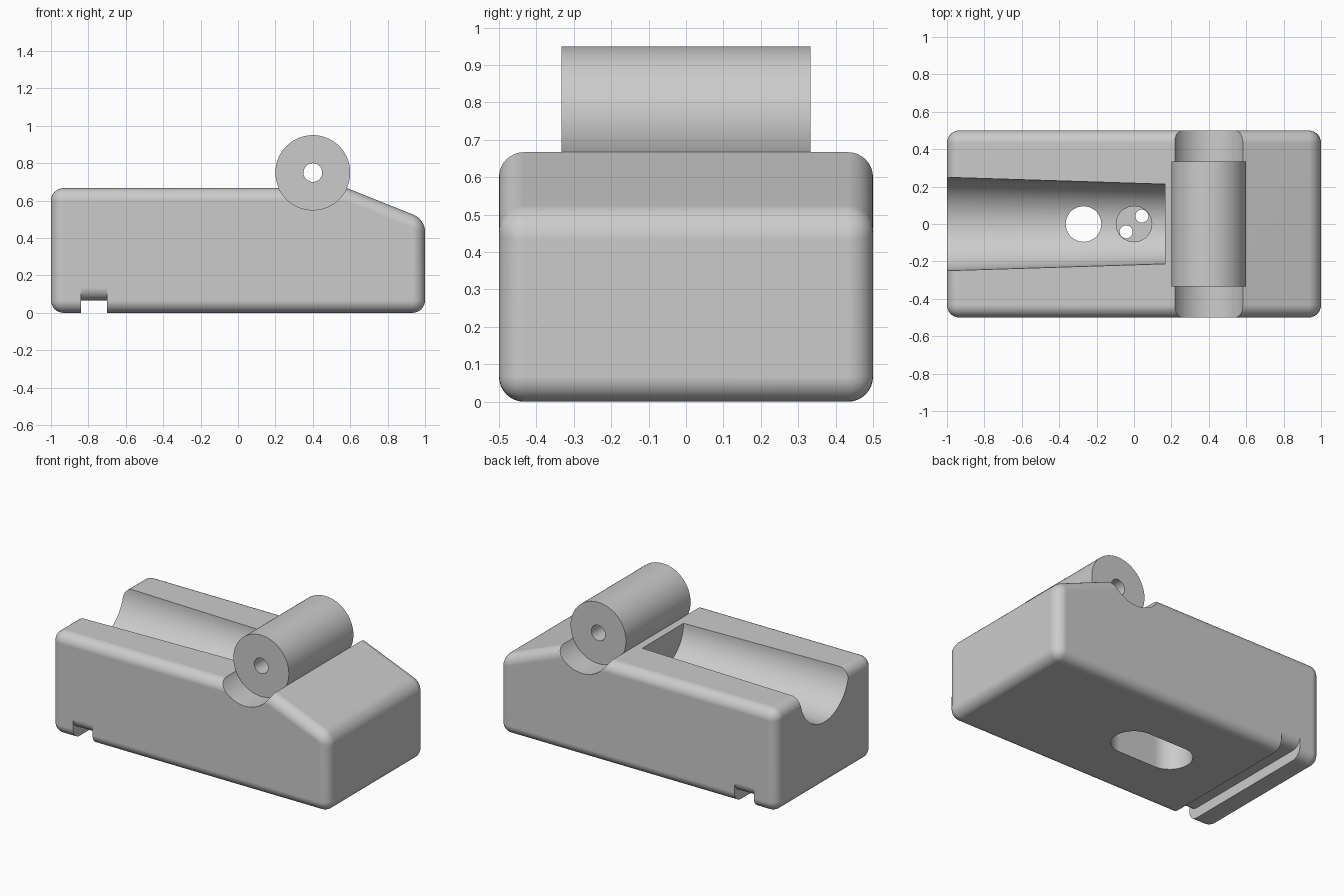
import bpy, bmesh
from math import cos, sin, pi, radians
from mathutils import Matrix, Vector

if "Cube" in bpy.data.objects:
    bpy.data.objects.remove(bpy.data.objects["Cube"])

R = 0.067        # edge rounding
TOP = 0.667      # body height

grey = bpy.data.materials.new("plain grey")
grey.use_nodes = True
grey.diffuse_color = (0.6, 0.6, 0.6, 1)
grey.node_tree.nodes["Principled BSDF"].inputs["Base Color"].default_value = (0.6, 0.6, 0.6, 1)


def arc(cx, cy, r, a0, a1, n):
    """Points on an arc, angles in degrees."""
    return [(cx + r * cos(radians(a0 + (a1 - a0) * i / n)),
             cy + r * sin(radians(a0 + (a1 - a0) * i / n))) for i in range(n + 1)]


def circle(cx, cy, r, n=64):
    return arc(cx, cy, r, 0, 360, n)[:-1]


def make_object(name, bm):
    bmesh.ops.recalc_face_normals(bm, faces=bm.faces)
    mesh = bpy.data.meshes.new(name)
    bm.to_mesh(mesh)
    bm.free()
    mesh.materials.append(grey)
    obj = bpy.data.objects.new(name, mesh)
    bpy.context.collection.objects.link(obj)
    return obj


def prism(points, axis, lo, hi):
    """Extrude a 2D profile along x, y or z between lo and hi."""
    place = {"x": lambda p: (lo, p[0], p[1]),
             "y": lambda p: (p[0], lo, p[1]),
             "z": lambda p: (p[0], p[1], lo)}[axis]
    bm = bmesh.new()
    face = bm.faces.new([bm.verts.new(place(p)) for p in points])
    out = bmesh.ops.extrude_face_region(bm, geom=[face])
    shift = Vector([(hi - lo) * (a == axis) for a in "xyz"])
    bmesh.ops.translate(bm, vec=shift,
                        verts=[v for v in out["geom"] if isinstance(v, bmesh.types.BMVert)])
    return bm


def activate(obj):
    bpy.ops.object.select_all(action="DESELECT")
    obj.select_set(True)
    bpy.context.view_layer.objects.active = obj


def cut(obj, bm):
    cutter = make_object("cutter", bm)
    mod = obj.modifiers.new("cut", "BOOLEAN")
    mod.operation, mod.solver, mod.object = "DIFFERENCE", "EXACT", cutter
    activate(obj)
    bpy.ops.object.modifier_apply(modifier=mod.name)
    bpy.data.objects.remove(cutter)


def finish(obj):
    activate(obj)
    bpy.ops.object.shade_smooth_by_angle(angle=radians(20))
    mod = obj.modifiers.new("even shading", "WEIGHTED_NORMAL")
    mod.keep_sharp = True


# Body: wedge-nosed block, every edge rounded except the crest of the slope
bm = prism([(-1, 0), (1, 0), (1, 0.5), (0.583, TOP), (-1, TOP)], "y", -0.5, 0.5)
bmesh.ops.recalc_face_normals(bm, faces=bm.faces)
edges = [e for e in bm.edges if e.calc_face_angle() > radians(40)]
bmesh.ops.bevel(bm, geom=edges, offset=R, offset_type="OFFSET", segments=8,
                profile=0.5, affect="EDGES", clamp_overlap=True)
body = make_object("body", bm)

# Cradle for the roller
cut(body, prism(circle(0.4, 0.75, 0.2, 96), "y", -0.7, 0.7))

# Tapered half-round trough
bm = bmesh.new()
bmesh.ops.create_cone(bm, cap_ends=True, segments=96, radius1=0.256, radius2=0.213, depth=1.367,
                      matrix=Matrix.Translation((-0.5165, 0, TOP)) @ Matrix.Rotation(pi / 2, 4, "Y"))
cut(body, bm)

# Slot in the underside, open hole and blind hole with two small holes in its floor
cut(body, prism(arc(0, 0, 0.135, -90, 90, 32) + arc(-0.27, 0, 0.135, 90, 270, 32), "z", -0.1, 0.267))
cut(body, prism(circle(-0.27, 0, 0.095), "z", 0.2, 0.6))
cut(body, prism(circle(0, 0, 0.095), "z", 0.333, 0.6))
for s in (-1, 1):
    cut(body, prism(circle(0.042 * s, 0.042 * s, 0.035, 32), "z", 0.2, 0.4))

# Groove across the underside, its ends following the rounded edges
side = arc(0.5 - R, 2 * R, R, -90, 0, 8) + [(0.6, 2 * R), (0.6, -0.1)]
cut(body, prism(side + [(-y, z) for y, z in reversed(side)], "x", -0.84, -0.7))
finish(body)

# Roller with a bore
roller = make_object("roller", prism(circle(0.4, 0.75, 0.2, 96), "y", -0.333, 0.333))
cut(roller, prism(circle(0.4, 0.75, 0.05, 48), "y", -0.5, 0.5))
finish(roller)
